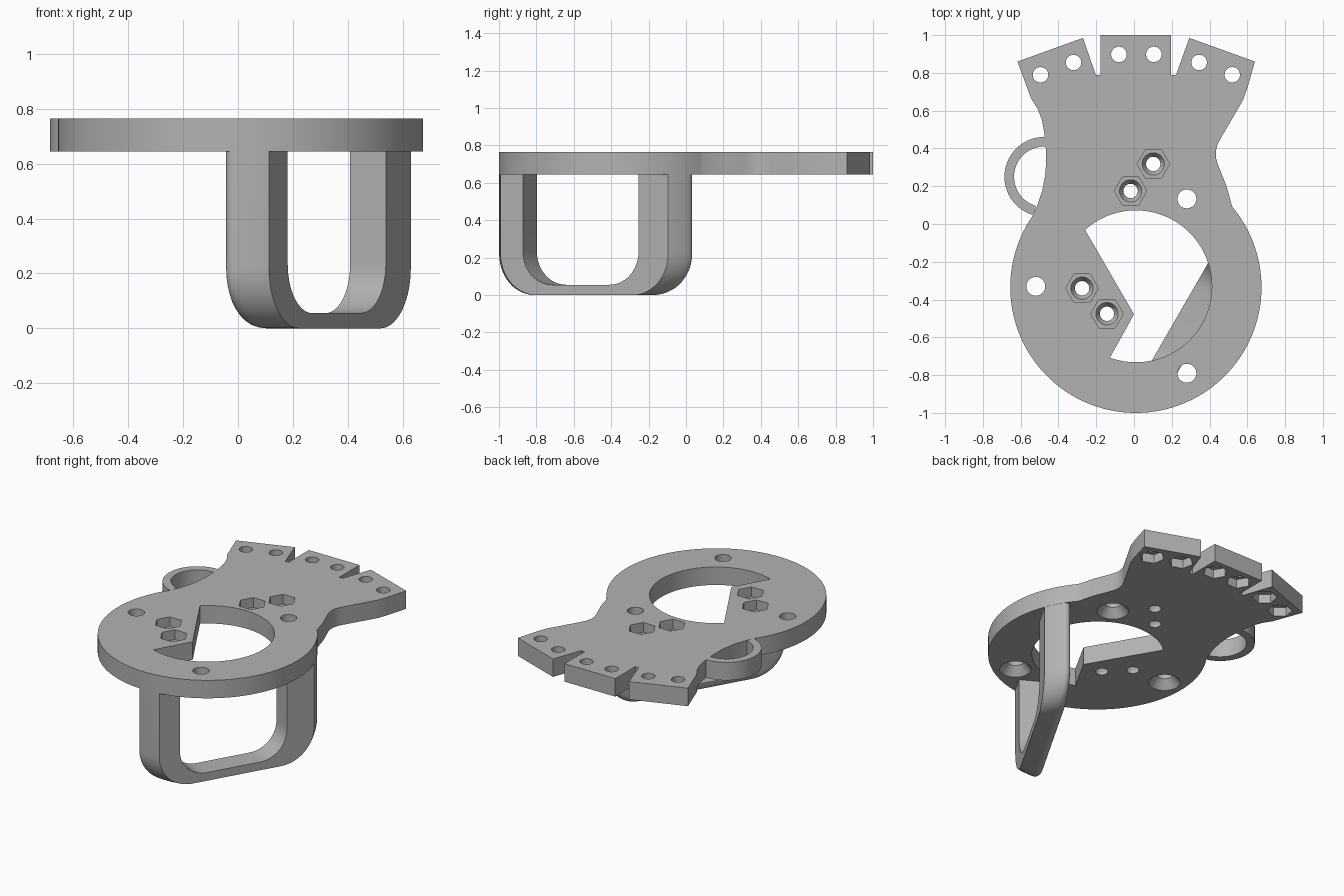
import bpy, bmesh, math

if "Cube" in bpy.data.objects:
    bpy.data.objects.remove(bpy.data.objects["Cube"])

CX, CY, R = 0.01, -0.335, 0.665      # centre and radius of the round plate
Z0, Z1 = 0.645, 0.765                # plate bottom and top

grey = bpy.data.materials.new("light grey")
grey.diffuse_color = (0.45, 0.45, 0.45, 1)
grey.use_nodes = True
grey.node_tree.nodes["Principled BSDF"].inputs["Base Color"].default_value = grey.diffuse_color


def arc(cx, cy, r, a0, a1, n):
    return [(cx + r * math.cos(math.radians(a0 + (a1 - a0) * i / n)),
             cy + r * math.sin(math.radians(a0 + (a1 - a0) * i / n))) for i in range(n + 1)]


def loft(name, loops, closed=False):
    """Skin a stack of equal-length loops; cap the ends, or join last to first."""
    bm = bmesh.new()
    rings = [[bm.verts.new(p) for p in loop] for loop in loops]
    n = len(rings[0])
    pairs = list(zip(rings, rings[1:]))
    if closed:
        pairs.append((rings[-1], rings[0]))
    for a, b in pairs:
        for i in range(n):
            j = (i + 1) % n
            bm.faces.new((a[i], a[j], b[j], b[i]))
    if not closed:
        bm.faces.new(rings[0])
        bm.faces.new(rings[-1])
    bmesh.ops.recalc_face_normals(bm, faces=bm.faces)
    mesh = bpy.data.meshes.new(name)
    bm.to_mesh(mesh)
    bm.free()
    mesh.materials.append(grey)
    ob = bpy.data.objects.new(name, mesh)
    bpy.context.collection.objects.link(ob)
    return ob


def prism(name, pts, z0, z1):
    return loft(name, [[(x, y, z) for x, y in pts] for z in (z0, z1)])


def cone(name, x, y, z0, r0, z1, r1, n=40, turn=0):
    return loft(name, [[(px, py, z) for px, py in arc(x, y, r, turn, turn + 360, n)[:-1]]
                       for z, r in ((z0, r0), (z1, r1))])


def smooth(ob, angle=30):
    bpy.ops.object.select_all(action='DESELECT')
    ob.select_set(True)
    bpy.context.view_layer.objects.active = ob
    bpy.ops.object.shade_smooth_by_angle(angle=math.radians(angle))


# Plate: round disc, waisted neck and three angled fingers
outline = arc(CX, CY, R, 145, 400, 110)
outline += [(0.49, 0.20), (0.444, 0.315), (0.434, 0.35), (0.433, 0.386), (0.442, 0.42), (0.46, 0.455),
            (0.577, 0.655), (0.60, 0.72), (0.64, 0.86), (0.293, 0.985), (0.222, 0.788), (0.197, 0.788),
            (0.197, 1.0), (-0.177, 1.0), (-0.177, 0.788), (-0.202, 0.788), (-0.27, 0.985),
            (-0.617, 0.86), (-0.545, 0.665), (-0.51, 0.61), (-0.487, 0.55), (-0.473, 0.47),
            (-0.467, 0.40), (-0.465, 0.33), (-0.47, 0.26), (-0.485, 0.18), (-0.513, 0.095)]
plate = prism("mounting_plate", outline, Z0, Z1)

# Cutters: central opening with a pointed tab left in it
cutters = [prism("opening_cutter", arc(CX, -0.33, 0.402, -110, 132, 80) + [(0.0, -0.478)], 0.5, 0.9)]

# Finger holes with hexagonal nut pockets underneath
for x, y, turn in ((-0.495, 0.79, 20), (-0.32, 0.855, 20), (-0.08, 0.898, 0),
                   (0.105, 0.898, 0), (0.345, 0.855, -20), (0.52, 0.79, -20)):
    cutters.append(cone("hole_cutter", x, y, 0.5, 0.041, 0.9, 0.041))
    cutters.append(cone("nut_cutter", x, y, 0.6, 0.076, Z0 + 0.06, 0.076, 6, turn))

# Disc holes, countersunk underneath
for x, y in ((0.28, 0.133), (-0.52, -0.33), (0.28, -0.79)):
    cutters.append(cone("hole_cutter", x, y, 0.5, 0.05, 0.9, 0.05))
    cutters.append(cone("sink_cutter", x, y, 0.635, 0.105, Z0 + 0.055, 0.05))

# Hexagonal pockets on top with tapered through holes
for x, y in ((0.102, 0.318), (-0.018, 0.175), (-0.275, -0.34), (-0.143, -0.475)):
    cutters.append(cone("nut_cutter", x, y, Z1 - 0.065, 0.086, 0.9, 0.086, 6))
    cutters.append(cone("taper_cutter", x, y, Z0 + 0.02, 0.038, Z1 - 0.06, 0.062))
    cutters.append(cone("hole_cutter", x, y, 0.5, 0.038, 0.72, 0.038))

for c in cutters:
    c.hide_render = True
    m = plate.modifiers.new("cut", 'BOOLEAN')
    m.operation, m.solver, m.object = 'DIFFERENCE', 'EXACT', c
dg = bpy.context.evaluated_depsgraph_get()
cut_mesh = bpy.data.meshes.new_from_object(plate.evaluated_get(dg))
plate.modifiers.clear()
plate.data = cut_mesh
for c in cutters:
    bpy.data.objects.remove(c)
smooth(plate)

# Side loop: curved band on the left of the neck
loop = prism("side_loop", arc(-0.475, 0.25, 0.211, 86, 254, 40) + arc(-0.475, 0.25, 0.16, 254, 86, 40), Z0, Z1)
smooth(loop)


# Handle: U-shaped grip under the disc, ends following the disc edge
def u_path(s0, s1, base, r, n=14):
    pts = [(s0, Z0 + 0.005)] + arc(s0 + r, base + r, r, 180, 270, n)
    return pts + arc(s1 - r, base + r, r, 270, 360, n) + [(s1, Z0 + 0.005)]


def place(s, z, d):
    ux, uy = 0.5, math.sqrt(0.75)      # along the grip; depth runs square to it
    return (CX + uy * d + ux * s, CY - ux * d + uy * s, z)


D0, D1, F = 0.267, 0.417, 0.05         # inner depth, outer depth, rounding
outer, inner = [], []
steps = [(D0 + F * (1 - math.cos(t)), F * (1 - math.sin(t)))
         for t in (math.pi / 2 * k / 6 for k in range(7))]
steps += [(D0 + F + (D1 - D0 - F) * k / 5, 0) for k in range(1, 6)]
for d, inset in steps:
    h = math.sqrt(R * R - d * d) - inset - 0.001
    outer.append([place(s, z, d) for s, z in u_path(-h, h, inset, 0.22 - inset)])
for d in (D1, D0):
    inner.append([place(s, z, d) for s, z in u_path(-0.38, 0.335, 0.055, 0.18)])

# Skin the U strip by strip round its cross-section
sections = list(zip(*(outer + inner)))
handle = loft("handle", sections)
smooth(handle, 35)
